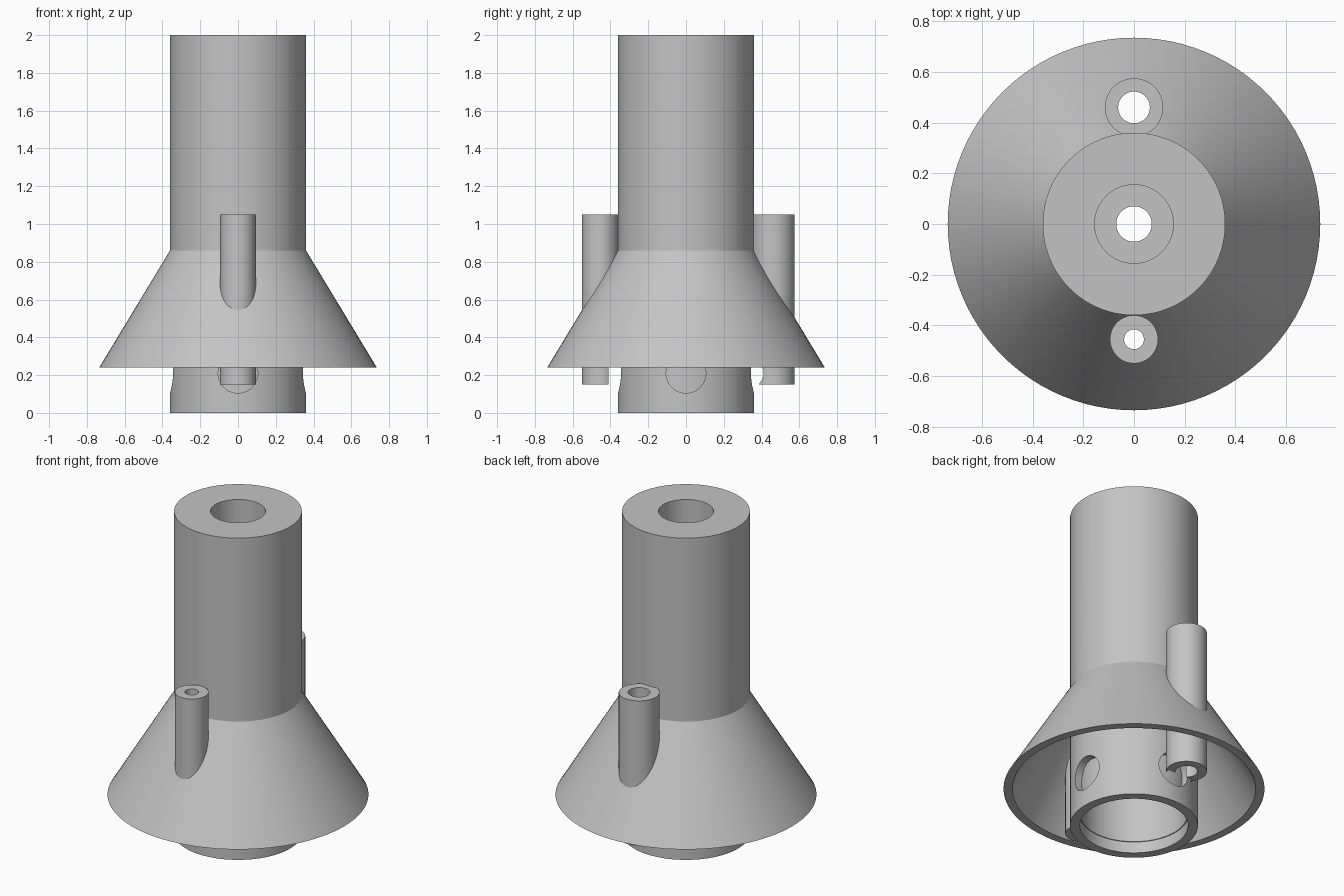
import bpy, bmesh, math
from mathutils import Matrix

cube = bpy.data.objects.get("Cube")
if cube:
    bpy.data.objects.remove(cube, do_unlink=True)

grey = bpy.data.materials.new("plain_grey")
grey.use_nodes = True
grey.diffuse_color = (0.55, 0.55, 0.55, 1)
grey.node_tree.nodes["Principled BSDF"].inputs["Base Color"].default_value = (0.55, 0.55, 0.55, 1)


def lathe(name, profile, y=0.0, segments=96):
    """Revolve a closed (radius, z) loop around a vertical axis."""
    bm = bmesh.new()
    rings = []
    for i in range(segments):
        a = 2 * math.pi * i / segments
        rings.append([bm.verts.new((r * math.cos(a), y + r * math.sin(a), z)) for r, z in profile])
    n = len(profile)
    for i in range(segments):
        p, q = rings[i], rings[(i + 1) % segments]
        for j in range(n):
            k = (j + 1) % n
            bm.faces.new((p[j], q[j], q[k], p[k]))
    bmesh.ops.recalc_face_normals(bm, faces=bm.faces)
    return make_object(name, bm)


def rod(name, radius, length, matrix):
    """Solid cylinder used as a cutter."""
    bm = bmesh.new()
    bmesh.ops.create_cone(bm, cap_ends=True, segments=64, radius1=radius,
                          radius2=radius, depth=length, matrix=matrix)
    obj = make_object(name, bm)
    obj.hide_render = True
    return obj


def make_object(name, bm):
    mesh = bpy.data.meshes.new(name)
    bm.to_mesh(mesh)
    bm.free()
    mesh.materials.append(grey)
    obj = bpy.data.objects.new(name, mesh)
    bpy.context.collection.objects.link(obj)
    return obj


def select(obj):
    bpy.ops.object.select_all(action='DESELECT')
    obj.select_set(True)
    bpy.context.view_layer.objects.active = obj


def cut(obj, cutter):
    mod = obj.modifiers.new("cut", 'BOOLEAN')
    mod.operation = 'DIFFERENCE'
    mod.solver = 'EXACT'
    mod.object = cutter
    select(obj)
    bpy.ops.object.modifier_apply(modifier=mod.name)


# Central column: wide chamber below, narrow throat, socket at the top
column = lathe("central_column", [
    (0.305, 0), (0.36, 0), (0.36, 2), (0.155, 2), (0.155, 1.5),
    (0.07, 1.5), (0.07, 0.86), (0.305, 0.86)])

# Thin liner that closes the inner end of the side holes
liner = lathe("chamber_liner", [(0.3, 0.07), (0.315, 0.07), (0.315, 0.87), (0.3, 0.87)])

# Hollow conical skirt
skirt = lathe("conical_skirt", [
    (0.735, 0.24), (0.36, 0.86), (0.34, 0.86), (0.34, 0.81), (0.685, 0.24)])

# Small vertical pipes at the front and back, with bores through the skirt
pipes, cutters = [], []
for name, y, outer, inner in (("front_pipe", -0.455, 0.095, 0.039),
                              ("back_pipe", 0.46, 0.115, 0.0625)):
    pipes.append(lathe(name, [(inner, 0.15), (outer, 0.15), (outer, 1.05), (inner, 1.05)], y, 64))
    bore = rod(name + "_bore_cutter", inner, 1.2, Matrix.Translation((0, y, 0.6)))
    cut(skirt, bore)
    cutters.append(bore)

# Four round side holes near the foot; they also bite into the pipes
for i in range(4):
    turn = Matrix.Rotation(i * math.pi / 2, 4, 'Z')
    lie = Matrix.Rotation(math.pi / 2, 4, 'X')
    hole = rod("side_hole_cutter", 0.105, 0.16, turn @ Matrix.Translation((0, 0.33, 0.21)) @ lie)
    cut(column, hole)
    if i in (0, 2):
        cut(pipes[1 if i == 0 else 0], hole)
    cutters.append(hole)

for cutter in cutters:
    bpy.data.objects.remove(cutter, do_unlink=True)

for obj in [column, liner, skirt] + pipes:
    select(obj)
    bpy.ops.object.shade_smooth_by_angle(angle=math.radians(25))
